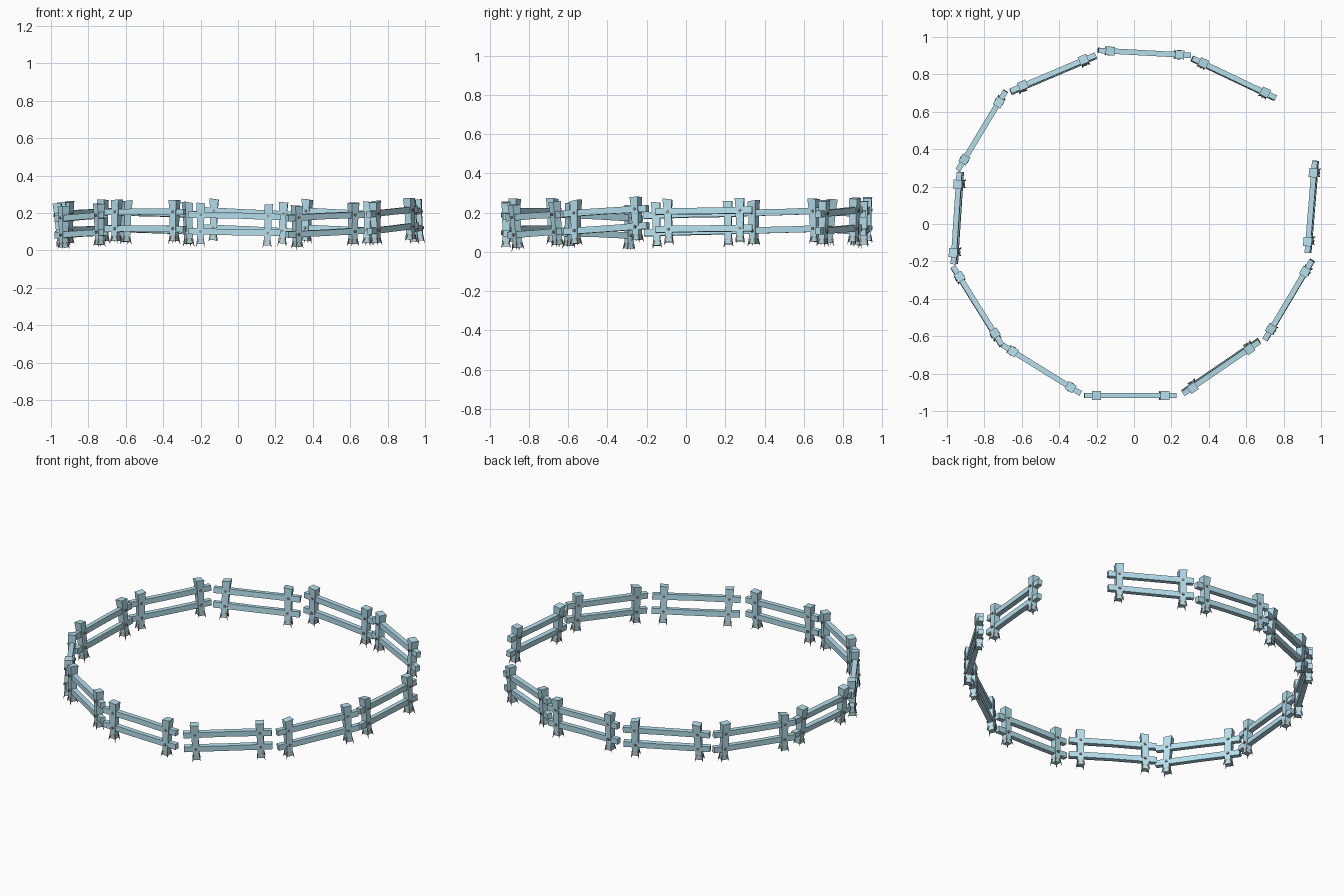
import bpy, bmesh, math, random
from mathutils import Matrix, Vector

if "Cube" in bpy.data.objects:
    bpy.data.objects.remove(bpy.data.objects["Cube"])

random.seed(4)

# Fence panels: post A x,y,z   post B x,y,z (z = middle height)   outward shift of the feet
PANELS = [
    (-0.13, 0.925, 0.167, 0.24, 0.905, 0.150, 0.0),
    (0.37, 0.862, 0.165, 0.70, 0.705, 0.152, -0.01),
    (0.958, 0.275, 0.165, 0.928, -0.09, 0.160, 0.015),
    (0.917, -0.25, 0.172, 0.733, -0.56, 0.153, 0.005),
    (0.62, -0.668, 0.147, 0.32, -0.873, 0.132, -0.015),
    (0.16, -0.917, 0.138, -0.20, -0.917, 0.146, 0.0),
    (-0.34, -0.872, 0.162, -0.65, -0.68, 0.163, 0.0),
    (-0.74, -0.59, 0.142, -0.93, -0.285, 0.128, 0.005),
    (-0.967, -0.15, 0.143, -0.943, 0.215, 0.150, -0.02),
    (-0.907, 0.345, 0.152, -0.72, 0.655, 0.163, 0.0),
    (-0.60, 0.74, 0.158, -0.27, 0.88, 0.148, -0.015),
]


def material(name, colour):
    m = bpy.data.materials.new(name)
    m.diffuse_color = colour
    m.use_nodes = True
    m.node_tree.nodes["Principled BSDF"].inputs["Base Color"].default_value = m.diffuse_color
    return m


WOOD = material("pale_blue_wood", (0.46, 0.74, 0.84, 1))
DARK = material("brown_grey", (0.36, 0.30, 0.26, 1))


def finish(name, bm, matrix, mat):
    bmesh.ops.recalc_face_normals(bm, faces=bm.faces)
    mesh = bpy.data.meshes.new(name)
    bm.to_mesh(mesh)
    bm.free()
    mesh.materials.append(mat)
    ob = bpy.data.objects.new(name, mesh)
    ob.matrix_world = matrix
    bpy.context.collection.objects.link(ob)


def loft(bm, sections):
    """Join four-cornered rings into a closed, flat-faced solid."""
    rings = [[bm.verts.new(p) for p in ring] for ring in sections]
    for a, b in zip(rings, rings[1:]):
        for i in range(4):
            j = (i + 1) % 4
            bm.faces.new((a[i], a[j], b[j], b[i]))
    bm.faces.new(rings[0])
    bm.faces.new(rings[-1])


CORNERS = [(-1, -1), (1, -1), (1, 1), (-1, 1)]


def post(matrix, x):
    # Post widening towards its crooked top
    bm = bmesh.new()
    tilt = random.uniform(-0.004, 0.004)
    rings = []
    for z, w, d in [(-0.112, 0.017, 0.017), (0.05, 0.020, 0.020), (0.108, 0.024, 0.023)]:
        slope = tilt if z > 0.1 else 0
        rings.append([(x + tilt * z / 0.1 + u * w, v * d, z + u * slope) for u, v in CORNERS])
    loft(bm, rings)
    finish("post", bm, matrix, WOOD)

    # Splayed splinters at the foot
    bm = bmesh.new()
    for u, v in CORNERS:
        base = Vector((x - tilt + u * 0.013, v * 0.013, -0.085))
        tip = base + Vector((u * 0.011, v * 0.011, -random.uniform(0.034, 0.046)))
        axis = tip - base
        m = Matrix.Translation((base + tip) / 2) @ axis.to_track_quat('Z', 'Y').to_matrix().to_4x4()
        bmesh.ops.create_cone(bm, cap_ends=True, segments=4, radius1=0.008, radius2=0.0,
                              depth=axis.length, matrix=m)
    finish("foot_splinters", bm, matrix, DARK)

    # Bolts on both faces, level with the rails
    bm = bmesh.new()
    for z in (-0.045, 0.045):
        for side in (-1, 1):
            m = Matrix.Translation((x, side * 0.020, z)) @ Matrix.Rotation(math.pi / 2, 4, 'X')
            bmesh.ops.create_cone(bm, cap_ends=True, segments=6, radius1=0.008, radius2=0.008,
                                  depth=0.010, matrix=m)
    finish("bolts", bm, matrix, DARK)


def rail(matrix, z, name):
    # Rail passing through both posts, a little uneven
    bm = bmesh.new()
    rings = []
    for x in (-0.247, 0.0, 0.247):
        dz = z + (random.uniform(-0.003, 0.003) if x else 0)
        h = 0.017 if x else 0.016
        rings.append([(x, u * 0.0145, dz + v * h) for u, v in CORNERS])
    loft(bm, rings)
    finish(name, bm, matrix, WOOD)


for ax, ay, az, bx, by, bz, shift in PANELS:
    a, b = Vector((ax, ay, az)), Vector((bx, by, bz))
    along = (b - a).normalized()
    # Panels run clockwise, so 'side' points out of the ring
    side = Vector((0, 0, 1)).cross(along).normalized()
    basis = Matrix((along, side, along.cross(side))).transposed().to_4x4()
    # The feet move outward by 'shift', the tops stay where the plan shows them
    lean = Matrix.Rotation(math.atan2(shift, 0.22), 4, 'X')
    matrix = Matrix.Translation((a + b) / 2 + side * shift * 0.5) @ basis @ lean
    half = (b - a).length / 2
    for x in (-half, half):
        post(matrix, x)
    rail(matrix, 0.045, "upper_rail")
    rail(matrix, -0.045, "lower_rail")
